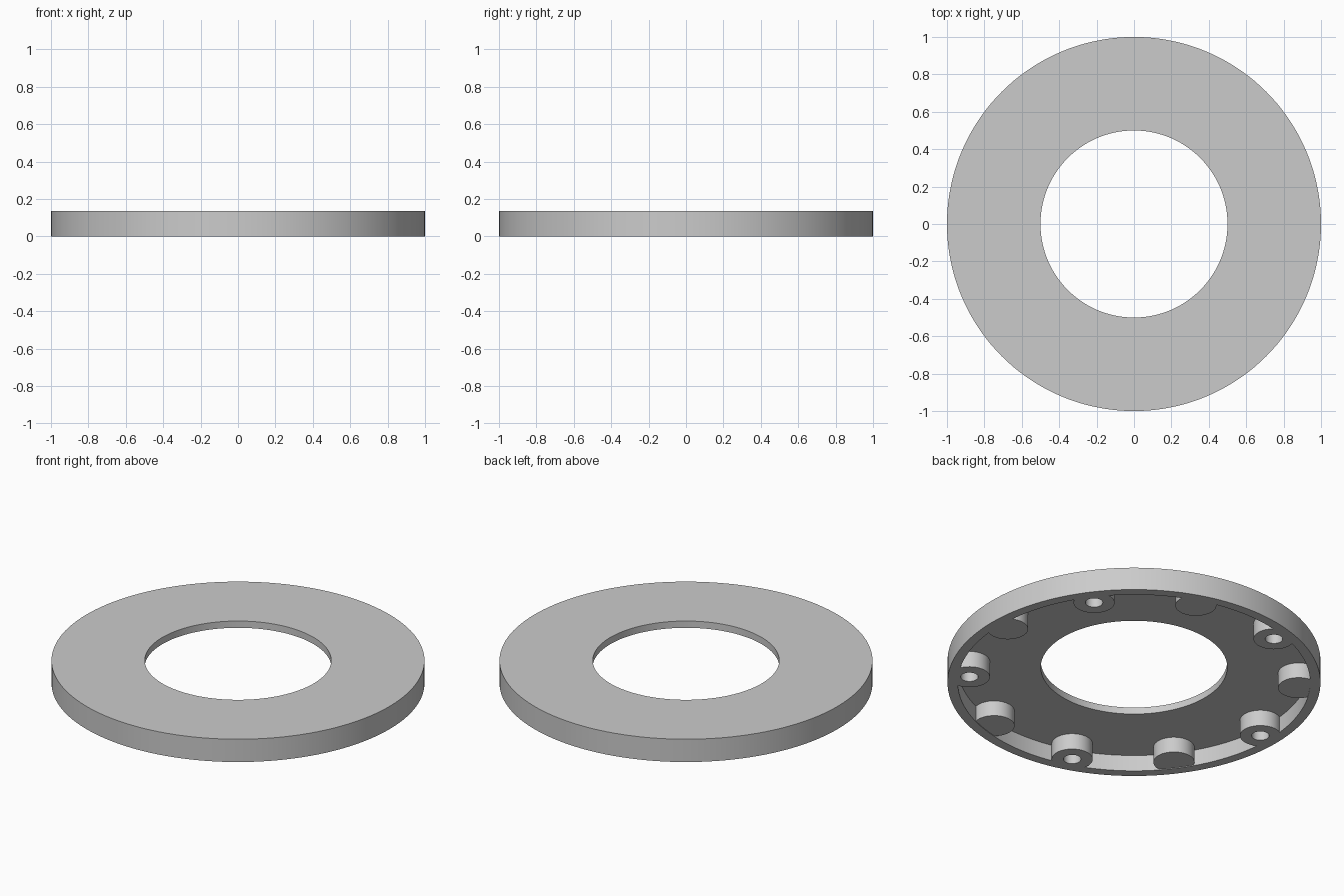
import bpy, bmesh, math

if "Cube" in bpy.data.objects:
    bpy.data.objects.remove(bpy.data.objects["Cube"])

H, PLATE = 0.135, 0.095          # total height, underside of the top plate
BOSS_DIST, BOSS_R, HOLE_R = 0.885, 0.11, 0.047

grey = bpy.data.materials.new("plain grey")
grey.diffuse_color = (0.6, 0.6, 0.6, 1)
grey.use_nodes = True
grey.node_tree.nodes["Principled BSDF"].inputs["Base Color"].default_value = grey.diffuse_color


def lathe(bm, profile, segs, cx=0.0, cy=0.0):
    """Revolve a closed (radius, z) loop about a vertical axis."""
    rings = []
    for r, z in profile:
        if r == 0:
            rings.append([bm.verts.new((cx, cy, z))] * segs)
        else:
            rings.append([bm.verts.new((cx + r * math.cos(2 * math.pi * i / segs),
                                        cy + r * math.sin(2 * math.pi * i / segs), z))
                          for i in range(segs)])
    for k, a in enumerate(rings):
        b = rings[(k + 1) % len(rings)]
        if a[0] is a[1] and b[0] is b[1]:
            continue
        for i in range(segs):
            j = (i + 1) % segs
            quad = []
            for v in (a[i], a[j], b[j], b[i]):
                if v not in quad:
                    quad.append(v)
            bm.faces.new(quad)


def make_object(name, bm):
    bmesh.ops.recalc_face_normals(bm, faces=bm.faces)
    mesh = bpy.data.meshes.new(name)
    bm.to_mesh(mesh)
    bm.free()
    mesh.materials.append(grey)
    obj = bpy.data.objects.new(name, mesh)
    bpy.context.collection.objects.link(obj)
    return obj


# ring: flat top plate with an outer skirt
bm = bmesh.new()
lathe(bm, [(0.5, PLATE), (0.5, H), (1, H), (1, 0), (0.945, 0), (0.945, PLATE)], 144)
ring = make_object("ring_cover", bm)

# bosses under the plate: solid ones alternate with drilled ones
bm = bmesh.new()
top = PLATE + 0.015
for k in range(10):
    a = math.radians(36 * k)
    cx, cy = BOSS_DIST * math.cos(a), BOSS_DIST * math.sin(a)
    if k % 2:
        profile = [(0, PLATE), (HOLE_R, PLATE), (HOLE_R, 0), (BOSS_R, 0), (BOSS_R, top), (0, top)]
    else:
        profile = [(0, 0.004), (BOSS_R, 0.004), (BOSS_R, top), (0, top)]
    lathe(bm, profile, 48, cx, cy)
bosses = make_object("bosses", bm)
bosses.hide_render = True

# fuse the bosses into the ring
mod = ring.modifiers.new("fuse", 'BOOLEAN')
mod.operation = 'UNION'
mod.solver = 'EXACT'
mod.object = bosses
bpy.context.view_layer.objects.active = ring
ring.select_set(True)
bpy.ops.object.modifier_apply(modifier=mod.name)
bpy.data.objects.remove(bosses)
bpy.ops.object.shade_smooth_by_angle(angle=math.radians(30))
